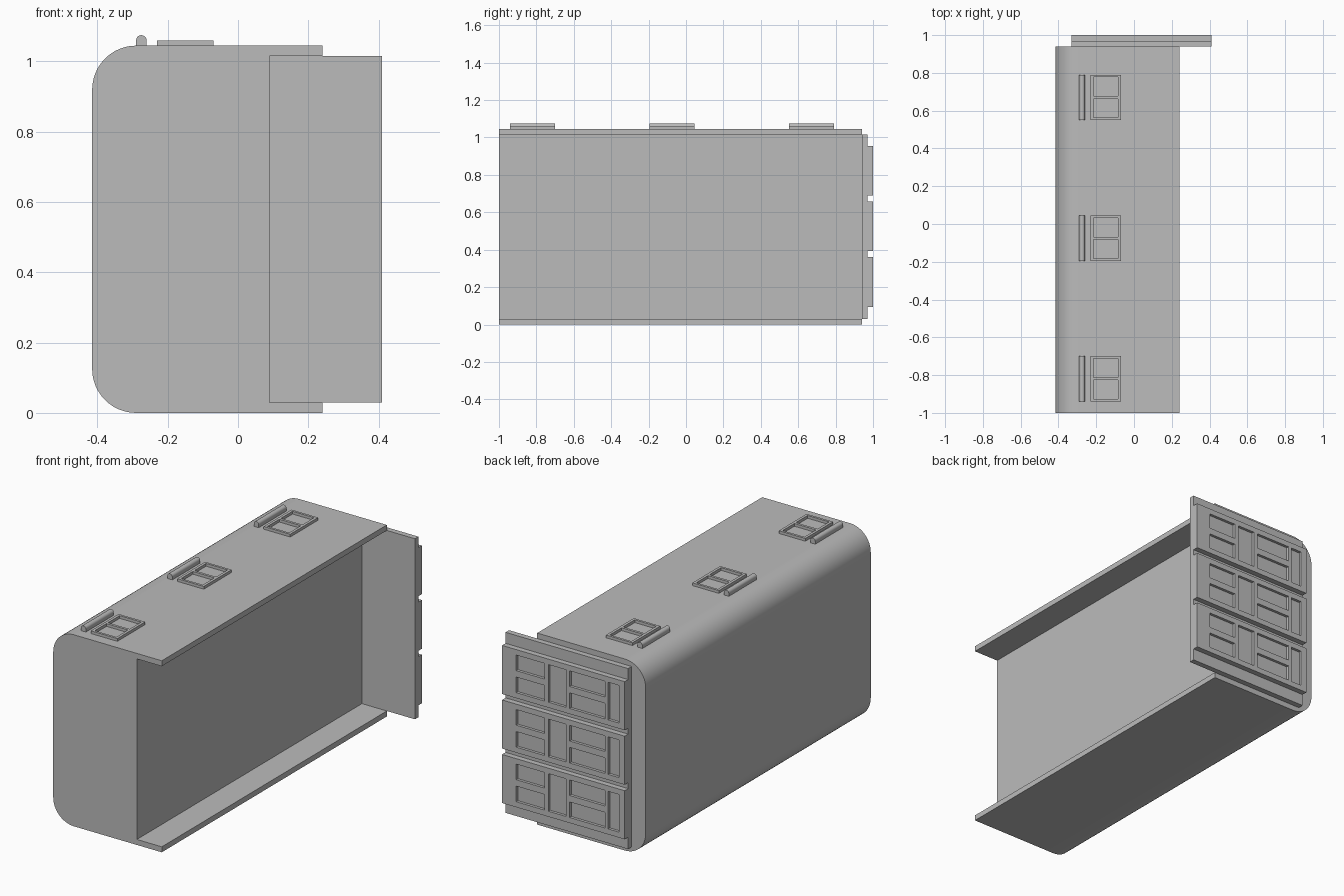
import bpy
import bmesh
from math import sin, cos, pi, radians

if "Cube" in bpy.data.objects:
    bpy.data.objects.remove(bpy.data.objects["Cube"], do_unlink=True)

grey = bpy.data.materials.new("plain grey")
grey.use_nodes = True
grey.diffuse_color = (0.5, 0.5, 0.5, 1)
grey.node_tree.nodes["Principled BSDF"].inputs["Base Color"].default_value = (0.5, 0.5, 0.5, 1)


def make_object(name, bm):
    bmesh.ops.recalc_face_normals(bm, faces=bm.faces)
    mesh = bpy.data.meshes.new(name)
    bm.to_mesh(mesh)
    bm.free()
    mesh.materials.append(grey)
    ob = bpy.data.objects.new(name, mesh)
    bpy.context.collection.objects.link(ob)
    return ob


def extrude_profile(name, points, y0, y1):
    """Solid with an x-z outline swept along y."""
    bm = bmesh.new()
    face = bm.faces.new([bm.verts.new((x, y0, z)) for x, z in points])
    swept = bmesh.ops.extrude_face_region(bm, geom=[face])["geom"]
    moved = [v for v in swept if isinstance(v, bmesh.types.BMVert)]
    bmesh.ops.translate(bm, verts=moved, vec=(0, y1 - y0, 0))
    return make_object(name, bm)


def boxes(name, extents):
    """One mesh holding a box for each (low corner, high corner) pair."""
    bm = bmesh.new()
    for lo, hi in extents:
        for v in bmesh.ops.create_cube(bm, size=1)["verts"]:
            v.co = [l + (h - l) * (c + 0.5) for l, h, c in zip(lo, hi, v.co)]
    return make_object(name, bm)


def cut(ob, extents):
    """Remove the given boxes from an object."""
    cutter = boxes("cutter", extents)
    cutter.hide_render = True
    mod = ob.modifiers.new("cut", 'BOOLEAN')
    mod.operation = 'DIFFERENCE'
    mod.solver = 'EXACT'
    mod.object = cutter
    graph = bpy.context.evaluated_depsgraph_get()
    mesh = bpy.data.meshes.new_from_object(ob.evaluated_get(graph))
    ob.modifiers.clear()
    ob.data = mesh
    bpy.data.objects.remove(cutter, do_unlink=True)


def smooth(ob):
    bpy.ops.object.select_all(action='DESELECT')
    ob.select_set(True)
    bpy.context.view_layer.objects.active = ob
    bpy.ops.object.shade_smooth_by_angle(angle=radians(30))


def arc(cx, cz, r, start, end, steps):
    angles = [start + (end - start) * i / steps for i in range(steps + 1)]
    return [(cx + r * cos(a), cz + r * sin(a)) for a in angles]


# Main housing: rounded block with a thin flange along top and bottom
LEFT, TOP, R, LIP = -0.415, 1.045, 0.125, 0.03
outline = arc(LEFT + R, TOP - R, R, pi / 2, pi, 12)
outline += arc(LEFT + R, R, R, pi, 1.5 * pi, 12)
outline += [(0.24, 0), (0.24, LIP), (0.09, LIP),
            (0.09, TOP - LIP), (0.24, TOP - LIP), (0.24, TOP)]
smooth(extrude_profile("housing", outline, -1, 0.94))

# Back plate carrying the three panels
XL, XR = -0.33, 0.41
boxes("back_plate", [((XL, 0.94, 0.03), (XR, 0.97, 1.015))])

# Panels: each has two split columns and two tall recesses
columns = [(0.085, 0.255, True), (0.28, 0.385, False),
           (0.408, 0.62, True), (0.64, 0.705, False)]
for i in range(3):
    z = 0.095 + 0.2975 * i
    panel = boxes(f"panel_{i + 1}", [((XL, 0.97, z), (XR, 1, z + 0.265))])
    recesses = []
    for u0, u1, split in columns:
        rows = [(0.03, 0.115), (0.15, 0.235)] if split else [(0.03, 0.235)]
        for a, b in rows:
            recesses.append(((XR - u1, 0.985, z + a), (XR - u0, 1.02, z + b)))
    cut(panel, recesses)

# Roof fittings: a round-topped rail beside a two-pane frame
for i in range(3):
    y = -0.94 + 0.745 * i
    rail = [(-0.29, TOP), (-0.26, TOP)] + arc(-0.275, 1.06, 0.015, 0, pi, 10)
    smooth(extrude_profile(f"roof_rail_{i + 1}", rail, y, y + 0.24))
    frame = boxes(f"roof_frame_{i + 1}", [((-0.23, y, TOP), (-0.07, y + 0.24, 1.06))])
    cut(frame, [((-0.215, y + a, 1.03), (-0.085, y + a + 0.1, 1.08))
                for a in (0.013, 0.127)])
